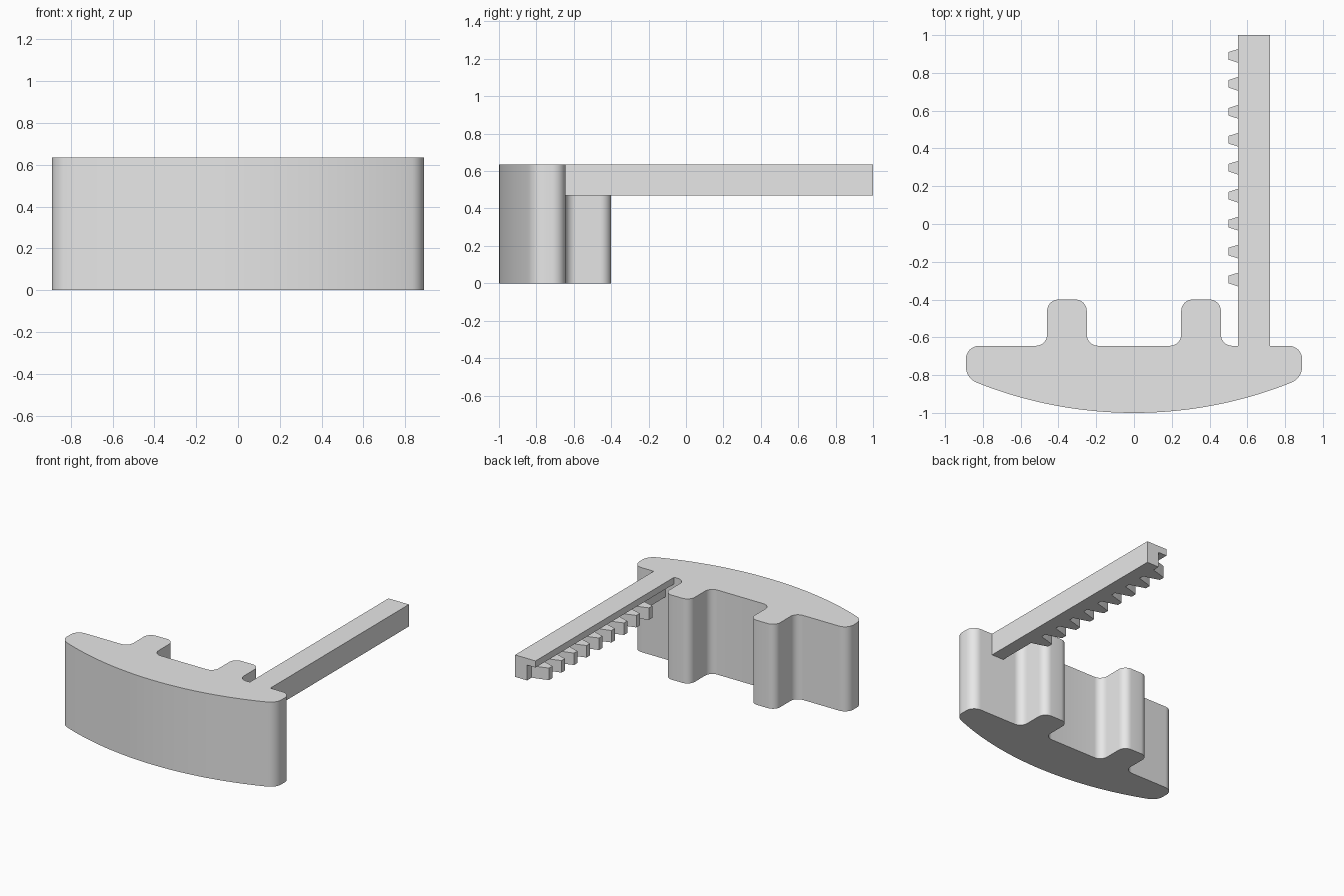
import bpy
import bmesh
import math
from mathutils import Vector

if "Cube" in bpy.data.objects:
    bpy.data.objects.remove(bpy.data.objects["Cube"], do_unlink=True)

grey = bpy.data.materials.new("light grey")
grey.use_nodes = True
grey.diffuse_color = (0.8, 0.8, 0.8, 1)
grey.node_tree.nodes["Principled BSDF"].inputs["Base Color"].default_value = (0.8, 0.8, 0.8, 1)

HEIGHT = 0.635
ARM_BOTTOM = 0.47
BACK = -0.645


def rounded(corners, steps=8):
    """Outline from (x, y, radius) corners, each replaced by a tangent arc."""
    out = []
    for i, (x, y, r) in enumerate(corners):
        p = Vector((x, y))
        if r == 0:
            out.append(p)
            continue
        a = (Vector(corners[i - 1][:2]) - p).normalized()
        b = (Vector(corners[(i + 1) % len(corners)][:2]) - p).normalized()
        half = a.angle(b) / 2
        centre = p + (a + b).normalized() * (r / math.sin(half))
        start = p + a * (r / math.tan(half)) - centre
        end = p + b * (r / math.tan(half)) - centre
        sweep = start.angle(end)
        for k in range(steps + 1):
            t = k / steps
            out.append(centre + (start * math.sin((1 - t) * sweep)
                                 + end * math.sin(t * sweep)) / math.sin(sweep))
    return out


def prism(name, rings, shift, smooth=False):
    """Extrude closed outlines (lists of 3D points) along a vector."""
    bm = bmesh.new()
    for ring in rings:
        face = bm.faces.new([bm.verts.new(p) for p in ring])
        new = bmesh.ops.extrude_face_region(bm, geom=[face], use_keep_orig=True)
        bmesh.ops.translate(bm, vec=shift, verts=[
            v for v in new["geom"] if isinstance(v, bmesh.types.BMVert)])
    bmesh.ops.recalc_face_normals(bm, faces=bm.faces)
    mesh = bpy.data.meshes.new(name)
    bm.to_mesh(mesh)
    bm.free()
    mesh.materials.append(grey)
    obj = bpy.data.objects.new(name, mesh)
    bpy.context.collection.objects.link(obj)
    if smooth:
        bpy.ops.object.select_all(action='DESELECT')
        obj.select_set(True)
        bpy.context.view_layer.objects.active = obj
        bpy.ops.object.shade_smooth_by_angle(angle=math.radians(30))
    return obj


# Handle: bowed front, straight back with two rounded pegs
BOW = 2.246


def bow_y(x):
    return BOW - 1 - math.sqrt(BOW * BOW - x * x)


half_back = [(0.89, bow_y(0.89), 0.09), (0.89, BACK, 0.07),
             (0.46, BACK, 0.06), (0.46, -0.40, 0.06),
             (0.25, -0.40, 0.06), (0.25, BACK, 0.06)]
bow_xs = [-0.8 + 1.6 * i / 32 for i in range(33)]
outline = [(x, bow_y(x), 0) for x in bow_xs] + half_back
outline += [(-x, y, r) for x, y, r in reversed(half_back)]
prism("handle", [[(p.x, p.y, 0) for p in rounded(outline)]], (0, 0, HEIGHT), smooth=True)

# Arm: L-shaped section with a thin flange above the teeth
section = [(0.55, HEIGHT), (0.72, HEIGHT), (0.72, ARM_BOTTOM),
           (0.62, ARM_BOTTOM), (0.62, 0.585), (0.55, 0.585)]
prism("rack_arm", [[(x, BACK, z) for x, z in section]], (0, 1 - BACK, 0))

# Teeth: evenly spaced tapered blocks under the flange
tooth = [(0.62, -0.056), (0.55, -0.036), (0.50, -0.02),
         (0.50, 0.02), (0.55, 0.036), (0.62, 0.056)]
prism("rack_teeth", [[(x, 0.89 - 0.148 * i + y, ARM_BOTTOM) for x, y in tooth]
                     for i in range(9)], (0, 0, 0.09))
